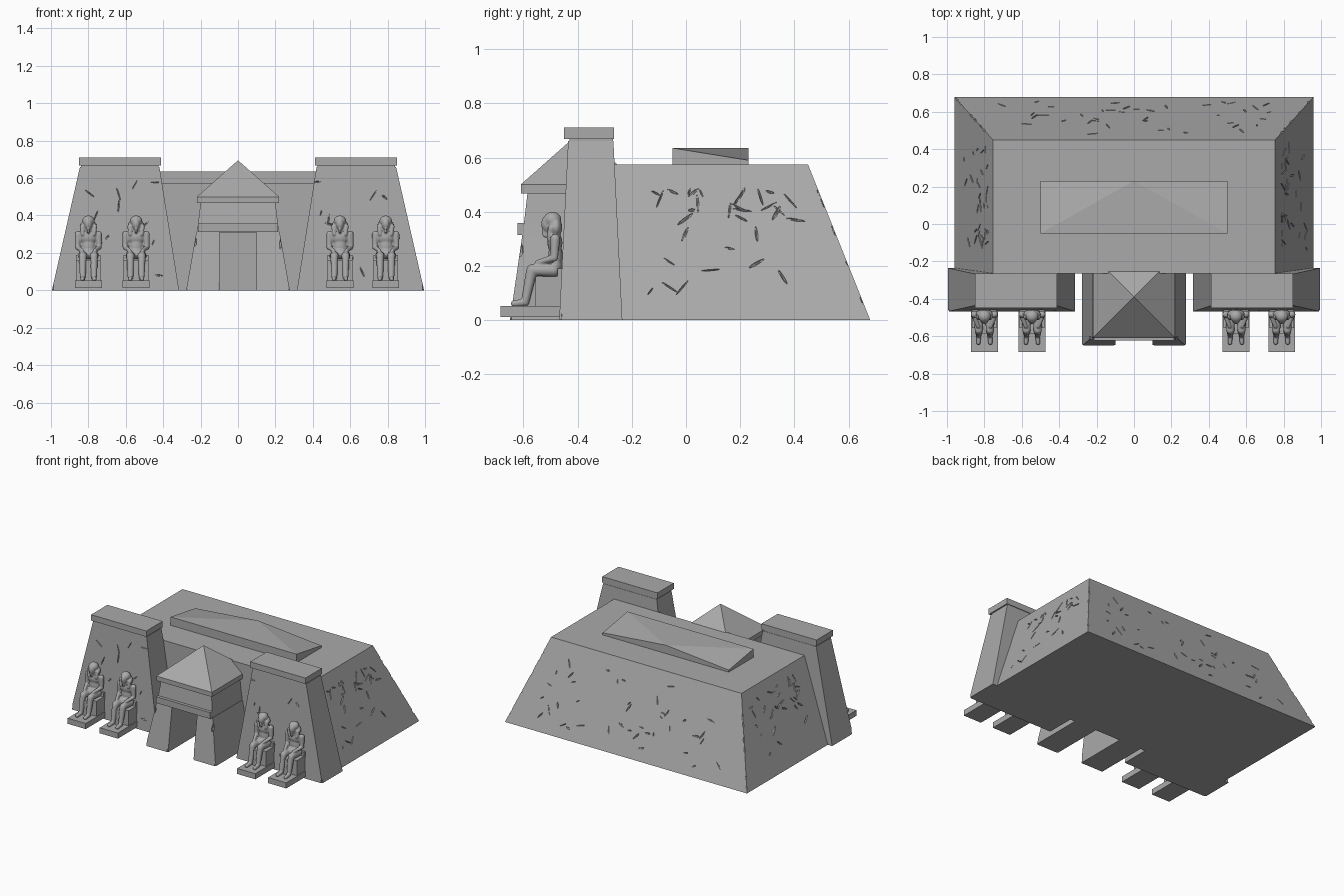
import bpy, bmesh, math, random
from mathutils import Matrix, Vector

random.seed(4)
cube = bpy.data.objects.get("Cube")
if cube:
    bpy.data.objects.remove(cube, do_unlink=True)

stone = bpy.data.materials.new("grey_stone")
stone.use_nodes = True
GREY = (0.4, 0.4, 0.4, 1)
stone.diffuse_color = GREY
stone.node_tree.nodes["Principled BSDF"].inputs["Base Color"].default_value = GREY


def add_object(name, bm):
    bmesh.ops.recalc_face_normals(bm, faces=bm.faces[:])
    mesh = bpy.data.meshes.new(name)
    bm.to_mesh(mesh)
    bm.free()
    mesh.materials.append(stone)
    obj = bpy.data.objects.new(name, mesh)
    bpy.context.collection.objects.link(obj)
    return obj


def block(name, bottom, z0, z1, top=None):
    """Box or tapered box; bottom and top are (x0, x1, y0, y1)."""
    bm = bmesh.new()
    bmesh.ops.create_cube(bm, size=2)
    for v in bm.verts:
        x0, x1, y0, y1 = (top or bottom) if v.co.z > 0 else bottom
        v.co = (x1 if v.co.x > 0 else x0, y1 if v.co.y > 0 else y0, z1 if v.co.z > 0 else z0)
    return add_object(name, bm)


def side_rect(s, x0, x1, y0, y1):
    return (x0, x1, y0, y1) if s > 0 else (-x1, -x0, y0, y1)


def apply_modifier(obj, kind, **settings):
    mod = obj.modifiers.new(kind.title(), kind)
    for key, value in settings.items():
        setattr(mod, key, value)
    bpy.context.view_layer.objects.active = obj
    bpy.ops.object.modifier_apply(modifier=mod.name)


def carve(obj, chips):
    """Cut slivers from a wall; each chip is (position, normal, spin, size)."""
    bm = bmesh.new()
    for pos, normal, spin, size in chips:
        turn = Vector(normal).to_track_quat('Z', 'Y').to_matrix().to_4x4()
        matrix = (Matrix.Translation(pos) @ turn @ Matrix.Rotation(spin, 4, 'Z')
                  @ Matrix.Diagonal((*size, 1)))
        bmesh.ops.create_icosphere(bm, subdivisions=1, radius=1, matrix=matrix)
    cutter = add_object("chip_cutter", bm)
    cutter.hide_render = True
    apply_modifier(obj, 'BOOLEAN', object=cutter, operation='DIFFERENCE', solver='EXACT', use_self=True)
    bpy.data.objects.remove(cutter, do_unlink=True)


def sliver():
    return (random.uniform(0.015, 0.045), random.uniform(0.003, 0.007), random.uniform(0.006, 0.012))


# Temple body with sloping sides and back
H = 0.575
body = block("temple_body", (-0.96, 0.96, -0.265, 0.68), 0, H, (-0.755, 0.755, -0.265, 0.45))
chips = []
for s in (-1, 1):
    for i in range(32):
        z = random.uniform(0.36, 0.5) if i < 22 else random.uniform(0.08, 0.35)
        y = random.uniform(-0.15, 0.42)
        chips.append(((s * (0.96 - 0.205 * z / H), y, z), (s, 0, 0.36), random.uniform(0, 3), sliver()))
    for i in range(9):
        t = random.uniform(0.05, 0.9)
        corner = (s * (0.965 - 0.205 * t), 0.685 - 0.23 * t, H * t)
        chips.append((corner, (s, 1, 0.3), random.uniform(0, 3), (0.03, 0.012, 0.012)))
for i in range(40):
    z = random.uniform(0.05, 0.5)
    pos = (random.uniform(-0.75, 0.75), 0.68 - 0.23 * z / H, z)
    chips.append((pos, (0, 1, 0.4), random.uniform(0, 3), sliver()))
carve(body, chips)

# Roof slab: high front edge and middle of the back, back corners sunk
bm = bmesh.new()
outline = [(-0.5, -0.05, 0.635), (0.5, -0.05, 0.635), (0.5, 0.23, 0.59), (0, 0.23, 0.635), (-0.5, 0.23, 0.59)]
top = [bm.verts.new(p) for p in outline]
low = [bm.verts.new((x, y, 0.57)) for x, y, z in outline]
for tri in ((0, 1, 3), (1, 2, 3), (0, 3, 4)):
    bm.faces.new([top[i] for i in tri])
bm.faces.new(low[::-1])
for i in range(5):
    j = (i + 1) % 5
    bm.faces.new((low[i], low[j], top[j], top[i]))
add_object("roof_slab", bm)

# Two gate towers with caps
for s, side in ((1, "left"), (-1, "right")):
    tower = block(side + "_tower", side_rect(s, 0.315, 0.995, -0.468, -0.235), 0, 0.66,
                  side_rect(s, 0.42, 0.845, -0.435, -0.268))
    chips = [((s * 1.01, -0.48, 0.02), (s, -1, 0), 1.57, (0.11, 0.035, 0.03))]
    for i in range(12):
        z = random.uniform(0.05, 0.58)
        pos = (s * random.uniform(0.42, 0.8), -0.468 + 0.05 * z, z)
        chips.append((pos, (0, -1, 0), random.uniform(0, 3), sliver()))
    carve(tower, chips)
    block(side + "_tower_neck", side_rect(s, 0.425, 0.84, -0.43, -0.27), 0.65, 0.672)
    block(side + "_tower_cap", side_rect(s, 0.412, 0.85, -0.45, -0.265), 0.668, 0.71)

    # Gatehouse pillar
    pillar = block(side + "_gate_pillar", side_rect(s, 0.1, 0.277, -0.65, -0.26), 0, 0.315,
                   side_rect(s, 0.1, 0.222, -0.604, -0.26))
    carve(pillar, [((s * 0.28, -0.655, 0.03), (s, -1, 0), 1.57, (0.09, 0.02, 0.015)),
                   ((s * 0.1, -0.655, 0.05), (-s, -1, 0), 1.57, (0.08, 0.015, 0.015)),
                   ((s * 0.23, -0.61, 0.25), (s, -1, 0), 1.4, (0.04, 0.01, 0.01))])

# Gatehouse top: lintel, upper wall, cornice and pyramid roof
block("gate_lintel", (-0.22, 0.22, -0.606, -0.26), 0.31, 0.36, (-0.213, 0.213, -0.598, -0.26))
block("gate_lintel_band", (-0.215, 0.215, -0.622, -0.6), 0.313, 0.358)
block("gate_upper_wall", (-0.213, 0.213, -0.598, -0.26), 0.36, 0.47, (-0.2, 0.2, -0.585, -0.26))
block("gate_cornice", (-0.22, 0.22, -0.61, -0.26), 0.467, 0.5)
bm = bmesh.new()
bmesh.ops.create_cone(bm, cap_ends=True, segments=4, radius1=0.22 * math.sqrt(2), radius2=0, depth=0.195,
                      matrix=Matrix.Translation((0, -0.39, 0.5975)) @ Matrix.Rotation(math.pi / 4, 4, 'Z'))
add_object("gate_pyramid_roof", bm)


# Seated figure, modelled around x = 0 and fused into one smooth surface
def ball(bm, pos, size):
    bmesh.ops.create_uvsphere(bm, u_segments=16, v_segments=10, radius=1,
                              matrix=Matrix.Translation(pos) @ Matrix.Diagonal((*size, 1)))


def limb(bm, a, b, r0, r1):
    a, b = Vector(a), Vector(b)
    turn = (b - a).to_track_quat('Z', 'Y').to_matrix().to_4x4()
    bmesh.ops.create_cone(bm, cap_ends=True, segments=14, radius1=r0, radius2=r1, depth=(b - a).length,
                          matrix=Matrix.Translation((a + b) / 2) @ turn)
    ball(bm, a, (r0, r0, r0))
    ball(bm, b, (r1, r1, r1))


bm = bmesh.new()
ball(bm, (0, -0.484, 0.285), (0.05, 0.028, 0.04))      # chest
ball(bm, (0, -0.482, 0.235), (0.037, 0.027, 0.055))    # waist
ball(bm, (0, -0.49, 0.195), (0.052, 0.036, 0.028))     # hips
ball(bm, (0, -0.51, 0.355), (0.022, 0.025, 0.033))     # face
ball(bm, (0, -0.493, 0.37), (0.034, 0.033, 0.03))      # headcloth
ball(bm, (0, -0.48, 0.342), (0.046, 0.023, 0.037))
limb(bm, (0, -0.49, 0.3), (0, -0.5, 0.34), 0.02, 0.018)
limb(bm, (0, -0.528, 0.33), (0, -0.522, 0.312), 0.006, 0.008)
for s in (-1, 1):
    limb(bm, (s * 0.034, -0.497, 0.34), (s * 0.03, -0.505, 0.3), 0.013, 0.01)   # headcloth flap
    limb(bm, (s * 0.055, -0.483, 0.3), (s * 0.058, -0.486, 0.23), 0.018, 0.014)
    limb(bm, (s * 0.058, -0.486, 0.23), (s * 0.034, -0.548, 0.212), 0.014, 0.01)
    limb(bm, (s * 0.03, -0.49, 0.185), (s * 0.03, -0.567, 0.185), 0.026, 0.022)
    limb(bm, (s * 0.03, -0.57, 0.18), (s * 0.03, -0.592, 0.075), 0.021, 0.016)
    limb(bm, (s * 0.03, -0.592, 0.066), (s * 0.032, -0.635, 0.061), 0.014, 0.012)
figure = add_object("seated_figure", bm)
apply_modifier(figure, 'REMESH', mode='VOXEL', voxel_size=0.0045)
apply_modifier(figure, 'SMOOTH', factor=0.5, iterations=2)
for poly in figure.data.polygons:
    poly.use_smooth = True

# Place the four statues with plinths and thrones
for i, x in enumerate((-0.8, -0.545, 0.545, 0.79)):
    n = str(i + 1)
    statue = figure if i == 0 else figure.copy()
    if i:
        bpy.context.collection.objects.link(statue)
    statue.name = "seated_figure_" + n
    statue.location.x = x
    block("plinth_" + n, (x - 0.072, x + 0.072, -0.685, -0.44), 0.012, 0.052)
    block("throne_" + n, (x - 0.066, x + 0.066, -0.555, -0.44), 0.05, 0.16)
    block("throne_back_" + n, (x - 0.066, x + 0.066, -0.475, -0.43), 0.15, 0.19)
    block("foot_panel_" + n, (x - 0.022, x + 0.022, -0.585, -0.55), 0.05, 0.16)
